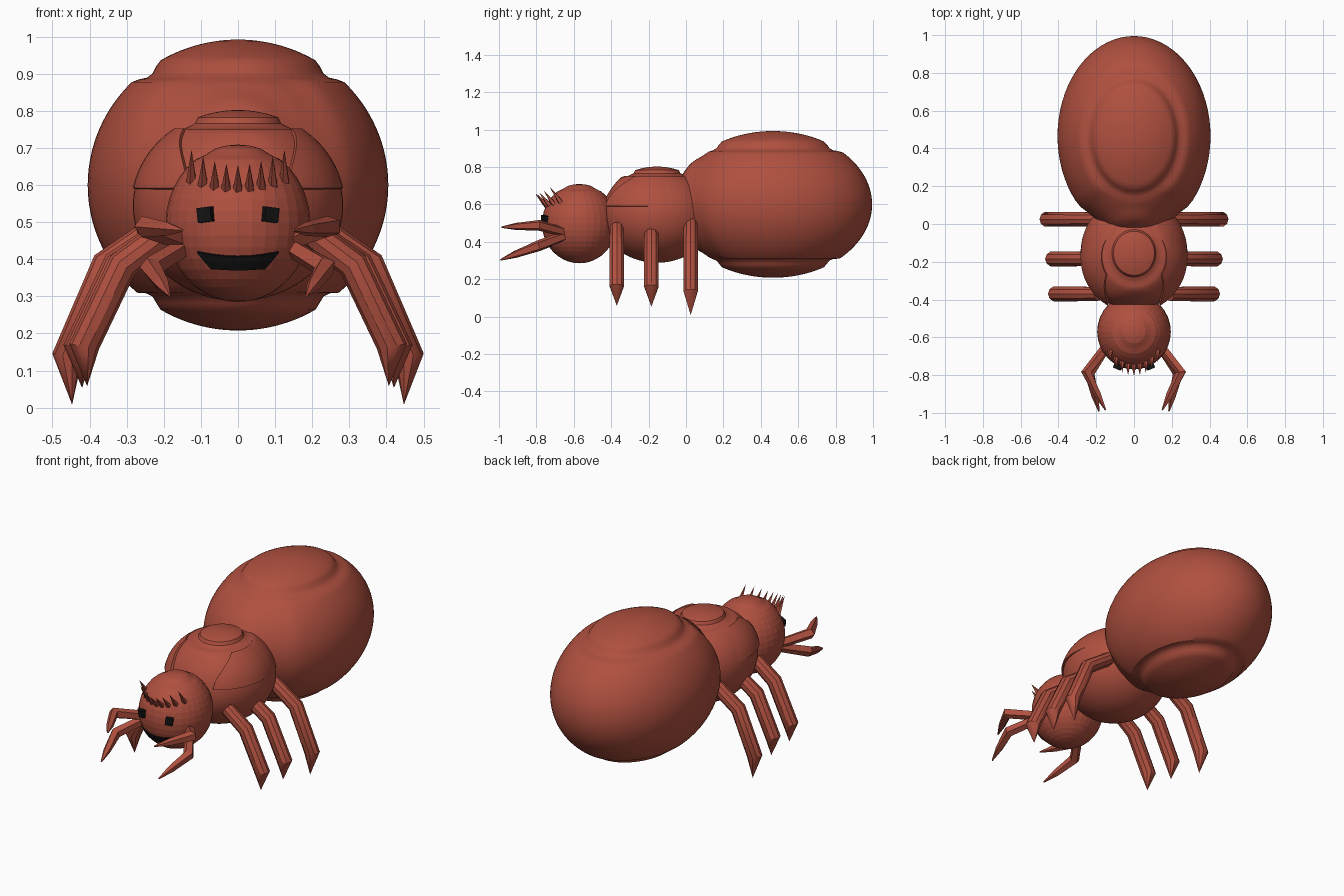
import bpy, bmesh
from math import sin, cos, pi, sqrt
from mathutils import Vector, Matrix

if "Cube" in bpy.data.objects:
    bpy.data.objects.remove(bpy.data.objects["Cube"])


def material(name, rgb):
    m = bpy.data.materials.new(name)
    m.diffuse_color = (*rgb, 1)
    m.use_nodes = True
    m.node_tree.nodes["Principled BSDF"].inputs["Base Color"].default_value = m.diffuse_color
    return m


RED = material("rust_red", (0.43, 0.08, 0.05))
BLACK = material("black", (0.006, 0.006, 0.006))


def finish(name, bm, mat=RED, smooth=False):
    bmesh.ops.recalc_face_normals(bm, faces=bm.faces[:])
    mesh = bpy.data.meshes.new(name)
    bm.to_mesh(mesh)
    bm.free()
    ob = bpy.data.objects.new(name, mesh)
    bpy.context.collection.objects.link(ob)
    mesh.materials.append(mat)
    if smooth:
        bpy.ops.object.select_all(action='DESELECT')
        ob.select_set(True)
        bpy.context.view_layer.objects.active = ob
        bpy.ops.object.shade_smooth_by_angle(angle=0.6)
    return ob


def groove(t, width, depth):
    """Steep at the inner end, soft at the outer one."""
    t /= width
    if not 0 < t < 1:
        return 0
    return depth * min(1, t * 2.5, (1 - t) * 6)


def body(name, centre, radii, segs, rings, top=None, bottom=None, front=None, depth=0.0, smooth=True):
    """Ellipsoid with shallow grooves around its caps, measured on the unit sphere."""
    bm = bmesh.new()
    bmesh.ops.create_uvsphere(bm, u_segments=segs, v_segments=rings, radius=1)
    for v in bm.verts:
        u = v.co.copy()
        d = 0
        if top:
            d = max(d, groove(u.z - top[0], top[1] - top[0], depth))
        if bottom:
            d = max(d, groove(-u.z - bottom[0], bottom[1] - bottom[0], depth))
        if front and abs(u.z) < 0.75:
            d = max(d, groove(-u.y - (front - 0.36 * u.z ** 2), 0.25, depth * 0.7))
        v.co = Vector([c + r * k * (1 - d) for c, r, k in zip(centre, radii, u)])
    return finish(name, bm, RED, smooth)


def limb(name, points, radii, sides, smooth=False):
    """Tapered tube along a path; a zero radius makes a point."""
    pts = [Vector(p) for p in points]
    bm = bmesh.new()
    rings = []
    for i, (p, r) in enumerate(zip(pts, radii)):
        a = (p - pts[i - 1]).normalized() if i else Vector()
        b = (pts[i + 1] - p).normalized() if i < len(pts) - 1 else Vector()
        t = (a + b).normalized()
        ref = Vector((0, 1, 0)) if abs(t.y) < 0.6 else Vector((0, 0, 1))
        s = t.cross(ref).normalized()
        n = s.cross(t)
        if r == 0:
            rings.append([bm.verts.new(p)])
        else:
            rings.append([bm.verts.new(p + r * (s * cos(2 * pi * k / sides) + n * sin(2 * pi * k / sides)))
                          for k in range(sides)])
    for a, b in zip(rings, rings[1:]):
        for k in range(sides):
            j = (k + 1) % sides
            bm.faces.new((a[k], a[j], b[0]) if len(b) == 1 else (a[k], a[j], b[j], b[k]))
    bm.faces.new(rings[0])
    if len(rings[-1]) > 1:
        bm.faces.new(rings[-1])
    return finish(name, bm, RED, smooth)


# Three body sections
body("abdomen", (0, 0.465, 0.6), (0.405, 0.53, 0.392), 72, 64,
     (0.72, 0.84), (0.74, 0.84), 0.69, 0.045)
body("thorax", (0, -0.155, 0.545), (0.283, 0.305, 0.257), 64, 56,
     (0.8, 0.92), None, 0.85, 0.05)
HC, HR = Vector((0, -0.57, 0.497)), Vector((0.195, 0.2, 0.212))
body("head", HC, HR, 32, 20, (0.86, 0.93), None, None, 0.02, False)

# Raised shells over the upper flanks of the thorax
for side, s in (("right", 1), ("left", -1)):
    bm = bmesh.new()
    grid = []
    for i in range(9):
        w = 0.18 + 0.62 * i / 8
        end = 2.62 - 0.5 * (i / 8) ** 2
        row = []
        for j in range(17):
            a = pi / 2 + (end - pi / 2) * (j / 8 - 1)
            q = sqrt(1 - w * w)
            row.append(bm.verts.new((s * 0.288 * q * sin(a), -0.175 + 0.3 * q * cos(a), 0.545 + 0.259 * w)))
        grid.append(row)
    for a, b in zip(grid, grid[1:]):
        for k in range(16):
            bm.faces.new((a[k], a[k + 1], b[k + 1], b[k]))
    bmesh.ops.recalc_face_normals(bm, faces=bm.faces[:])
    bmesh.ops.solidify(bm, geom=bm.faces[:], thickness=0.02)
    finish(f"thorax_shell_{side}", bm, RED, True)


def head_y(x, z, lift=0.0):
    k = 1 - (x / HR.x) ** 2 - ((z - HC.z) / HR.z) ** 2
    return HC.y - HR.y * sqrt(max(k, 0)) - lift


# Legs, mandibles and eyes, both sides
LEGS = (("front", -0.37, -0.045, 0.05), ("middle", -0.185, -0.03, 0.045), ("back", 0.025, 0, 0))
for side, s in (("right", 1), ("left", -1)):
    for nm, y, dx, dz in LEGS:
        path = [(0.19, 0.50 - dz * 0.5), (0.355 + dx, 0.385), (0.46 + dx, 0.14 + dz * 0.5), (0.447 + dx * 0.9, 0.008 + dz)]
        limb(f"{nm}_leg_{side}", [(s * x, y, z) for x, z in path], (0.038, 0.041, 0.041, 0), 10, True)
    for nm, path in (("upper", [(0.13, -0.63, 0.445), (0.25, -0.785, 0.488), (0.15, -0.985, 0.478)]),
                     ("lower", [(0.13, -0.63, 0.44), (0.235, -0.79, 0.378), (0.185, -0.992, 0.303)])):
        a, b, c = [Vector((s * x, y, z)) for x, y, z in path]
        limb(f"{nm}_mandible_{side}", [a, b, b.lerp(c, 0.6), c], (0.026, 0.03, 0.02, 0.004), 5)
    bm = bmesh.new()
    bmesh.ops.create_cube(bm, size=1)
    eye = Vector((s * 0.085, head_y(0.085, 0.52) - 0.003, 0.52))
    bmesh.ops.transform(bm, verts=bm.verts[:], matrix=Matrix.Translation(eye)
                        @ Matrix.Rotation(s * 0.4, 4, 'Z') @ Matrix.Rotation(s * 0.12, 4, 'Y')
                        @ Matrix.Diagonal((0.04, 0.036, 0.04, 1)))
    finish(f"eye_{side}", bm, BLACK)

# Smiling mouth laid on the head surface
bm = bmesh.new()
cols = []
for i in range(13):
    x = -0.11 + 0.22 * i / 12
    k = abs(x) / 0.11
    top = 0.407 + 0.013 * k * k
    low = 0.369 + (0.006 * k if k < 0.68 else 0.004 + (k - 0.68) / 0.32 * 0.044)
    cols.append([bm.verts.new((x, head_y(x, z, 0.005), z)) for z in (top, (top + low) / 2, low)])
for a, b in zip(cols, cols[1:]):
    for k in range(2):
        bm.faces.new((a[k], a[k + 1], b[k + 1], b[k]))
bmesh.ops.recalc_face_normals(bm, faces=bm.faces[:])
bmesh.ops.solidify(bm, geom=bm.faces[:], thickness=0.012)
finish("mouth", bm, BLACK)

# Brow spikes leaning forward
for i in range(9):
    k = (i - 4) / 4
    x = 0.125 * k
    z = 0.585 + 0.025 * k * k
    base = Vector((x, head_y(x, z, -0.012), z))
    tip = Vector((x * 1.0, -0.805 + 0.075 * k * k, 0.655 + 0.04 * k * k))
    limb(f"brow_spike_{i + 1}", [base, tip], (0.015, 0), 5)
